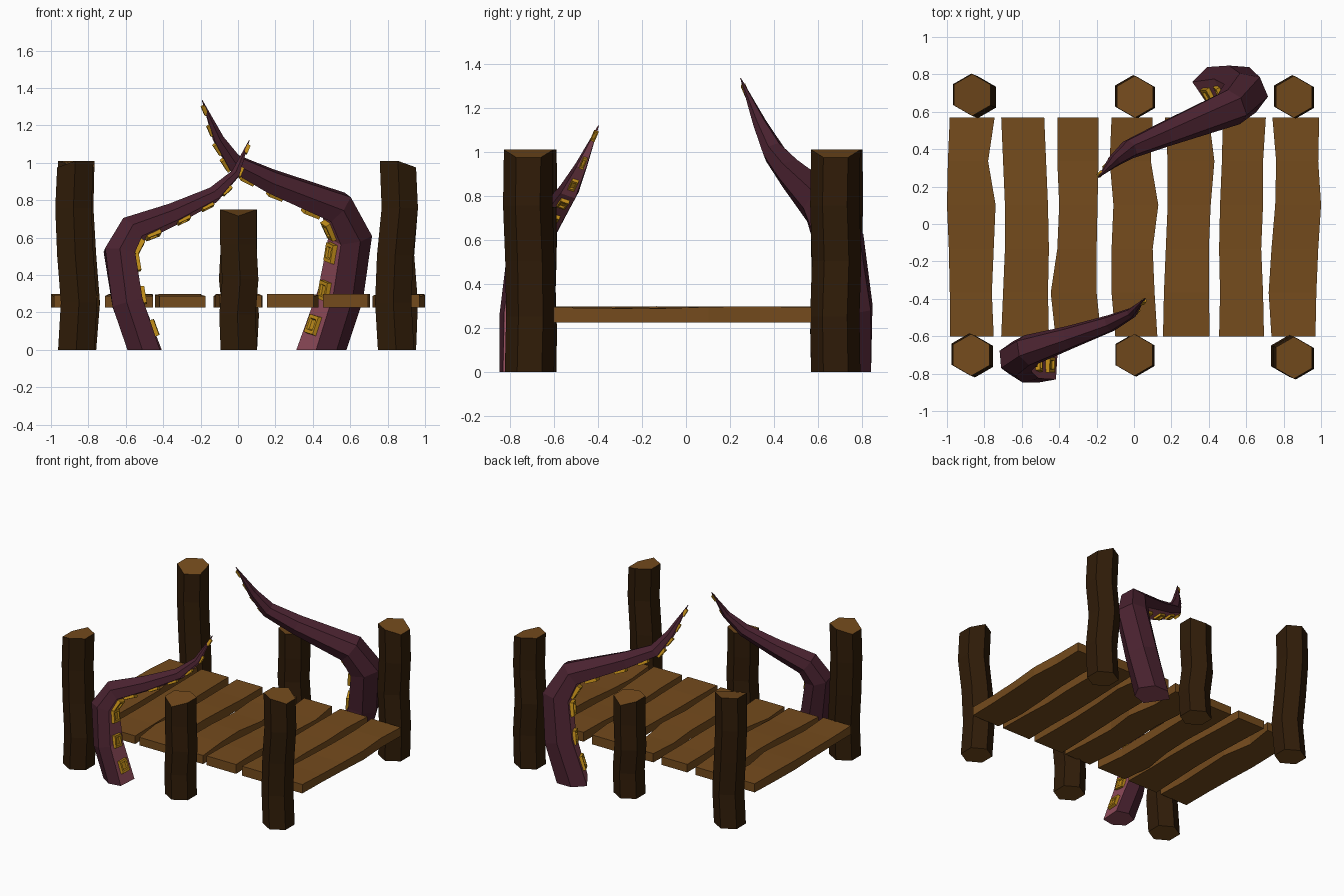
import bpy, bmesh, math
from mathutils import Vector

if "Cube" in bpy.data.objects:
    bpy.data.objects.remove(bpy.data.objects["Cube"])


def material(name, rgb):
    m = bpy.data.materials.new(name)
    m.diffuse_color = (*rgb, 1)
    m.use_nodes = True
    m.node_tree.nodes["Principled BSDF"].inputs["Base Color"].default_value = m.diffuse_color
    return m


WOOD = material("brown wood", (0.175, 0.070, 0.012))
BARK = material("dark bark", (0.029, 0.0115, 0.0025))
SKIN = material("purple skin", (0.068, 0.016, 0.029))
BELLY = material("pink belly", (0.280, 0.072, 0.105))
GOLD = material("gold sucker", (0.560, 0.280, 0.010))


def finish(bm, name, mats, rule=None):
    bmesh.ops.recalc_face_normals(bm, faces=bm.faces)
    bm.normal_update()
    if rule:
        for f in bm.faces:
            f.material_index = rule(f)
    me = bpy.data.meshes.new(name)
    bm.to_mesh(me)
    bm.free()
    for m in mats:
        me.materials.append(m)
    ob = bpy.data.objects.new(name, me)
    bpy.context.collection.objects.link(ob)
    return ob


def loft(bm, rings):
    """Skin a list of rings of points, capped; returns side faces per segment."""
    vs = [[bm.verts.new(p) for p in r] for r in rings]
    n = len(vs[0])
    sides = []
    for a, b in zip(vs, vs[1:]):
        sides.append([bm.faces.new((a[i], a[(i + 1) % n], b[(i + 1) % n], b[i]))
                      for i in range(n)])
    bm.faces.new(vs[0][::-1])
    bm.faces.new(vs[-1])
    return sides


# Deck planks: wavy left and right edges at six stations along y
PLANKS = [
    ((-.985, -.985, -.99, -1.0, -.995, -.985), (-.75, -.76, -.75, -.74, -.78, -.745)),
    ((-.71, -.70, -.69, -.69, -.70, -.71), (-.455, -.46, -.455, -.46, -.47, -.48)),
    ((-.42, -.445, -.41, -.40, -.41, -.41), (-.175, -.20, -.20, -.195, -.19, -.19)),
    ((-.10, -.12, -.12, -.11, -.13, -.12), (.125, .11, .10, .13, .09, .10)),
    ((.155, .16, .17, .18, .18, .165), (.405, .40, .40, .41, .43, .40)),
    ((.455, .46, .455, .46, .47, .475), (.695, .69, .68, .69, .69, .705)),
    ((.735, .72, .735, .755, .76, .74), (.97, .975, .985, 1.0, .985, .99)),
]
for k, (left, right) in enumerate(PLANKS):
    bm = bmesh.new()
    rings = []
    for i, (l, r) in enumerate(zip(left, right)):
        y = -.602 + i * .2345
        top = .293 - .006 * math.sin(i * 1.3 + k)
        rings.append([(l, y, .226), (r, y, .226), (r, y, top), (l, y, top)])
    loft(bm, rings)
    finish(bm, f"plank_{k + 1}", (WOOD,))

# Posts: wobbly six-sided trunks; one side of each top is worn lower
POSTS = [  # name, x, y, height, sideways wobble per ring, worn direction
    ("front_left_post", -.87, -.70, 1.01, (.005, .02, 0, -.01, 0), (-1, -.3)),
    ("front_middle_post", .002, -.70, .75, (.002, -.005, .01, .0, 0), (0, -1)),
    ("front_right_post", .855, -.715, 1.01, (-.01, -.025, -.015, .01, 0), (1, 0)),
    ("back_left_post", -.865, .69, 1.01, (.01, .03, .01, -.005, 0), (.3, -1)),
    ("back_middle_post", .005, .68, .75, (0, .01, -.01, 0, 0), (0, 1)),
    ("back_right_post", .855, .68, 1.01, (0, .01, -.01, .01, 0), (1, 0)),
]
for name, x, y, h, wobble, worn in POSTS:
    bm = bmesh.new()
    rings = []
    for i, w in enumerate(wobble):
        ring = []
        for s in range(6):
            a = math.radians(30 + 60 * s)
            c, d = math.cos(a), math.sin(a)
            drop = .035 if i == 4 and c * worn[0] + d * worn[1] > .6 else 0
            ring.append((x + w + .112 * c, y - w * .4 + .112 * d, h * i / 4 - drop))
        rings.append(ring)
    loft(bm, rings)
    finish(bm, name, (BARK, WOOD), lambda f: 1 if abs(f.normal.z) > .5 else 0)

# Tentacle cross-section: broad flat belly, rounded back (inward, sideways)
SECTION = [(.84, -.78), (.84, .78), (-.05, 1.0), (-.85, .5), (-.85, -.5), (-.05, -1.0)]


def tentacle(name, path, ref_base, ref_tip, sucker_at, size):
    """Tapering six-sided arm along (x, y, z, radius) with a pink inner face."""
    pts = [Vector(p[:3]) for p in path]
    n = len(pts)
    frames = []
    for i, p in enumerate(pts):
        a = (p - pts[i - 1]).normalized() if i else Vector()
        b = (pts[i + 1] - p).normalized() if i < n - 1 else Vector()
        t = (a + b).normalized()
        ref = Vector(ref_base).lerp(Vector(ref_tip), min(1, i / 4))
        inner = (ref - t * ref.dot(t)).normalized()
        frames.append((t, inner, t.cross(inner)))
    bm = bmesh.new()
    rings = []
    for i, p in enumerate(pts):
        t, u, v = frames[i]
        ring = []
        for a, b in SECTION:
            q = p + path[i][3] * (u * a + v * b)
            if i == 0:      # base is cut level with the ground
                q -= t * (q.z / t.z)
            ring.append(q)
        rings.append(ring)
    for seg in loft(bm, rings):
        seg[0].material_index = 1
    for f in bm.faces:
        if all(abs(v.co.z) < 1e-4 for v in f.verts):
            f.material_index = 1
    finish(bm, name, (SKIN, BELLY))

    # Square suckers with a recessed middle, shrinking towards the tip
    bm = bmesh.new()
    for s in sucker_at:
        i = min(int(s), n - 2)
        k = s - i
        r = path[i][3] * (1 - k) + path[i + 1][3] * k
        t = (pts[i + 1] - pts[i]).normalized()
        u = frames[i][1].lerp(frames[i + 1][1], k)
        u = (u - t * u.dot(t)).normalized()
        v = t.cross(u)
        c = pts[i].lerp(pts[i + 1], k) + u * (r * .84)
        w = max(.42 * r, .010)
        g = size * (.5 + .5 * r / path[0][3])
        depth = size * .42 * (.5 + .5 * r / path[0][3])

        def square(f, z):
            return [c + u * z + v * (w * f * a) + t * (g * f * b)
                    for a, b in ((-1, -1), (1, -1), (1, 1), (-1, 1))]
        loft(bm, [square(1.0, -.008), square(.95, depth),
                  square(.6, depth), square(.5, depth * .45)])
    finish(bm, name + "_suckers", (GOLD,))


# Front left tentacle
tentacle("front_tentacle", [
    (-.50, -.75, 0, .098), (-.59, -.75, .25, .098), (-.635, -.72, .52, .095),
    (-.57, -.675, .64, .085), (-.35, -.605, .725, .062), (-.13, -.53, .83, .045),
    (-.015, -.475, .94, .027), (.06, -.397, 1.12, .002)],
    (.9, -.04, -.45), (.9, 0, -.45),
    (.35, 1.1, 1.75, 2.5, 3.4, 4.15, 4.75, 5.4, 6.1, 6.75), .047)

# Back right tentacle
tentacle("back_tentacle", [
    (.455, .735, 0, .120), (.555, .74, .29, .118), (.605, .70, .60, .115),
    (.53, .625, .765, .100), (.17, .48, .905, .068), (-.02, .40, 1.0, .052),
    (-.105, .335, 1.13, .032), (-.192, .248, 1.335, .002)],
    (-.84, -.42, -.45), (-.88, -.1, -.45),
    (.35, 1.05, 1.7, 2.5, 3.3, 3.85, 4.5, 5.1, 5.7, 6.25, 6.75), .053)
